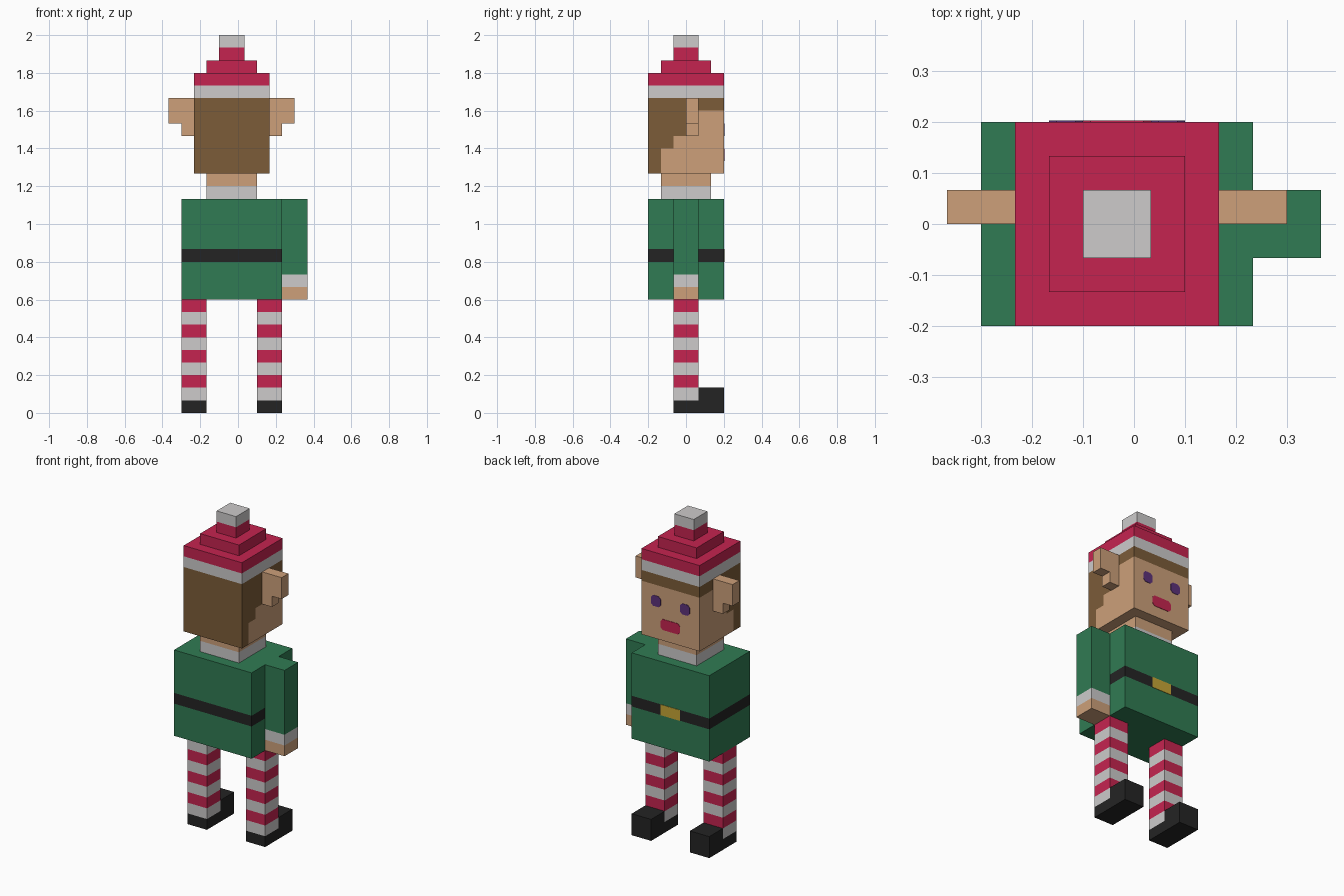
import bpy
import bmesh
from mathutils import Vector

U = 1 / 15      # size of one block unit; all parts are laid out in block units
MID = -0.5      # the figure's own centre line in x

if "Cube" in bpy.data.objects:
    bpy.data.objects.remove(bpy.data.objects["Cube"], do_unlink=True)


def material(name, rgb):
    linear = [((c / 255 + 0.055) / 1.055) ** 2.4 for c in rgb]
    mat = bpy.data.materials.new(name)
    mat.use_nodes = True
    mat.diffuse_color = (*linear, 1)
    mat.node_tree.nodes["Principled BSDF"].inputs["Base Color"].default_value = (*linear, 1)
    return mat


RED = material("red", (197, 36, 80))
WHITE = material("off white", (205, 203, 203))
GREEN = material("green", (48, 123, 83))
SKIN = material("skin", (205, 160, 122))
BROWN = material("hair brown", (124, 92, 57))
BLACK = material("black", (36, 36, 36))
PURPLE = material("eye purple", (92, 50, 122))
GOLD = material("buckle gold", (198, 166, 54))


def finish(name, bm, mats):
    bmesh.ops.recalc_face_normals(bm, faces=bm.faces)
    bmesh.ops.scale(bm, vec=(U, U, U), verts=bm.verts)
    mesh = bpy.data.meshes.new(name)
    bm.to_mesh(mesh)
    bm.free()
    for mat in mats:
        mesh.materials.append(mat)
    obj = bpy.data.objects.new(name, mesh)
    bpy.context.collection.objects.link(obj)
    return obj


def block(name, xs, ys, zs, mats, cuts=(), rule=None):
    """Box between limits, cut along (axis, value) planes and coloured by rule(face centre)."""
    bm = bmesh.new()
    bmesh.ops.create_cube(bm, size=1)
    for v in bm.verts:
        v.co = [a + (b - a) * (c + 0.5) for (a, b), c in zip((xs, ys, zs), v.co)]
    for axis, value in cuts:
        normal = Vector([i == "xyz".index(axis) for i in range(3)])
        geom = bm.verts[:] + bm.edges[:] + bm.faces[:]
        bmesh.ops.bisect_plane(bm, geom=geom, plane_co=normal * value, plane_no=normal)
    if rule:
        for f in bm.faces:
            f.material_index = int(rule(f.calc_center_median()))
    return finish(name, bm, mats)


def prism(name, profile, axis, start, end, mat):
    """Profile of (sideways, z) points pushed along x or y."""
    bm = bmesh.new()
    place = (lambda h, z: (start, h, z)) if axis == "x" else (lambda h, z: (h, start, z))
    face = bm.faces.new([bm.verts.new(place(h, z)) for h, z in profile])
    side = bmesh.ops.extrude_face_region(bm, geom=[face])["geom"]
    move = (end - start, 0, 0) if axis == "x" else (0, end - start, 0)
    bmesh.ops.translate(bm, vec=move, verts=[v for v in side if isinstance(v, bmesh.types.BMVert)])
    return finish(name, bm, [mat])


def face_plate(name, x0, x1, z0, z1, mat, c=0.22):
    """Thin plate with clipped corners on the face."""
    pts = [(x0 + c, z0), (x1 - c, z0), (x1, z0 + c), (x1, z1 - c),
           (x1 - c, z1), (x0 + c, z1), (x0, z1 - c), (x0, z0 + c)]
    prism(name, pts, "y", 3, 3.04, mat)


# Legs, shoes and ears, on both sides
for label, s in (("left", 1), ("right", -1)):
    inner, outer = sorted((MID + 2 * s, MID + 4 * s))
    block(label + "_striped_leg", (inner, outer), (-1, 1), (1, 9), [WHITE, RED],
          [("z", z) for z in range(2, 9)], lambda p: int(p.z) % 2 == 0 or p.z > 8.9)
    prism(label + "_shoe", [(-1, 0), (3, 0), (3, 2), (1, 2), (1, 1), (-1, 1)],
          "x", inner, outer, BLACK)
    ear = [(3, 22), (4, 22), (4, 23), (5, 23), (5, 25), (3, 25)]
    prism(label + "_ear", [(MID + s * h, z) for h, z in ear], "y", 0, 1, SKIN)

# Tunic with belt and buckle
block("tunic", (-4.5, 3.5), (-3, 3), (9, 17), [GREEN, BLACK],
      [("z", 12), ("z", 13)], lambda p: 12 < p.z < 13 and abs(p.y) + abs(p.x - MID) > 1)
face_plate("buckle", MID - 1, MID + 1, 12, 13, GOLD, 0.02)

# Single arm with cuff and hand
block("left_sleeve", (3.5, 5.5), (-1, 1), (11, 17), [GREEN])
block("left_cuff", (3.5, 5.5), (-1, 1), (10, 11), [WHITE])
block("left_hand", (3.5, 5.5), (-1, 1), (9, 10), [SKIN])

# Collar and neck
block("collar", (-2.5, 1.5), (-2, 2), (17, 18), [WHITE])
block("neck", (-2.5, 1.5), (-2, 2), (18, 19), [SKIN])


# Head with stepped hairline
def is_hair(p):
    return p.z > 24 or p.y < -2 or (p.y < -1 and p.z > 21) or (p.y < 0 and p.z > 22)


block("head", (-3.5, 2.5), (-3, 3), (19, 25), [SKIN, BROWN],
      [("y", -2), ("y", -1), ("y", 0), ("z", 21), ("z", 22), ("z", 24)], is_hair)
for label, s in (("left", 1), ("right", -1)):
    x = MID + 1.5 * s
    face_plate(label + "_eye", x - 0.5, x + 0.5, 22, 23, PURPLE)
face_plate("mouth", MID - 1, MID + 1, 20, 21, RED)

# Stepped hat
tiers = [("hat_brim", 3, 25, WHITE), ("hat_base", 3, 26, RED), ("hat_middle", 2, 27, RED),
         ("hat_tip", 1, 28, RED), ("hat_pompom", 1, 29, WHITE)]
for name, half, z, mat in tiers:
    block(name, (MID - half, MID + half), (-half, half), (z, z + 1), [mat])
